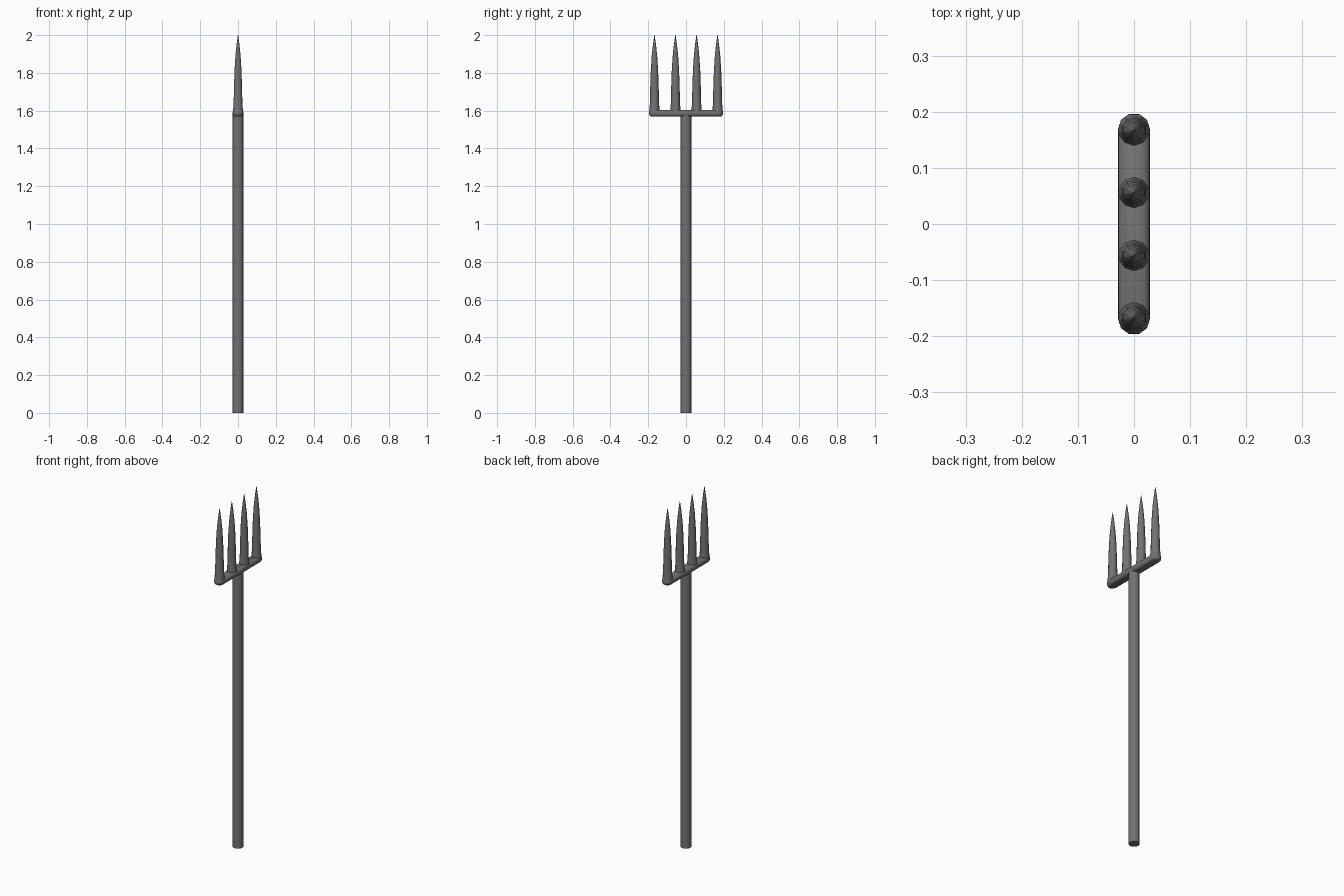
import bpy, bmesh
from math import sin, cos, pi

if "Cube" in bpy.data.objects:
    bpy.data.objects.remove(bpy.data.objects["Cube"])

# Dark iron colour shared by all parts
iron = bpy.data.materials.new("dark_grey")
iron.diffuse_color = (0.17, 0.17, 0.17, 1)
iron.use_nodes = True
iron.node_tree.nodes["Principled BSDF"].inputs["Base Color"].default_value = iron.diffuse_color


def loft(name, rings, angle=40):
    """Skin equal-length rings of points into a capped, smooth-shaded solid."""
    bm = bmesh.new()
    loops = [[bm.verts.new(p) for p in ring] for ring in rings]
    n = len(loops[0])
    for a, b in zip(loops, loops[1:]):
        for i in range(n):
            j = (i + 1) % n
            bm.faces.new((a[i], a[j], b[j], b[i]))
    bm.faces.new(loops[0][::-1])
    bm.faces.new(loops[-1])
    bmesh.ops.recalc_face_normals(bm, faces=bm.faces)
    mesh = bpy.data.meshes.new(name)
    bm.to_mesh(mesh)
    bm.free()
    mesh.materials.append(iron)
    ob = bpy.data.objects.new(name, mesh)
    bpy.context.collection.objects.link(ob)
    bpy.context.view_layer.objects.active = ob
    ob.select_set(True)
    bpy.ops.object.shade_smooth_by_angle(angle=angle * pi / 180)
    ob.select_set(False)
    return ob


def circle(r, z, y=0, n=10):
    return [(r * sin(2 * pi * i / n), y + r * cos(2 * pi * i / n), z)
            for i in range(n)]


def stadium(r, z, half=0.169, n=5):
    """Long rounded outline running along y."""
    pts = []
    for side in (1, -1):
        for i in range(n + 1):
            a = pi * i / n + (0 if side > 0 else pi)
            pts.append((r * cos(a), side * half + r * sin(a), z))
    return pts


# Handle
loft("handle", [circle(0.028, z, n=16) for z in (0, 1.585)])

# Crossbar with rounded edges
bar = [(0.019, 1.570), (0.026, 1.575), (0.0285, 1.588),
       (0.0275, 1.597), (0.019, 1.604)]
loft("crossbar", [stadium(r, z) for r, z in bar], 60)

# Four tines, flared at the root, with slightly bulging points
tine = [(0.0285, 1.590), (0.027, 1.607), (0.0245, 1.635), (0.0225, 1.72),
        (0.0195, 1.81), (0.0145, 1.89), (0.008, 1.95), (0.001, 2.0)]
for k, y in enumerate((-0.167, -0.056, 0.056, 0.167)):
    loft(f"tine_{k + 1}", [circle(r, z, y) for r, z in tine], 60)
